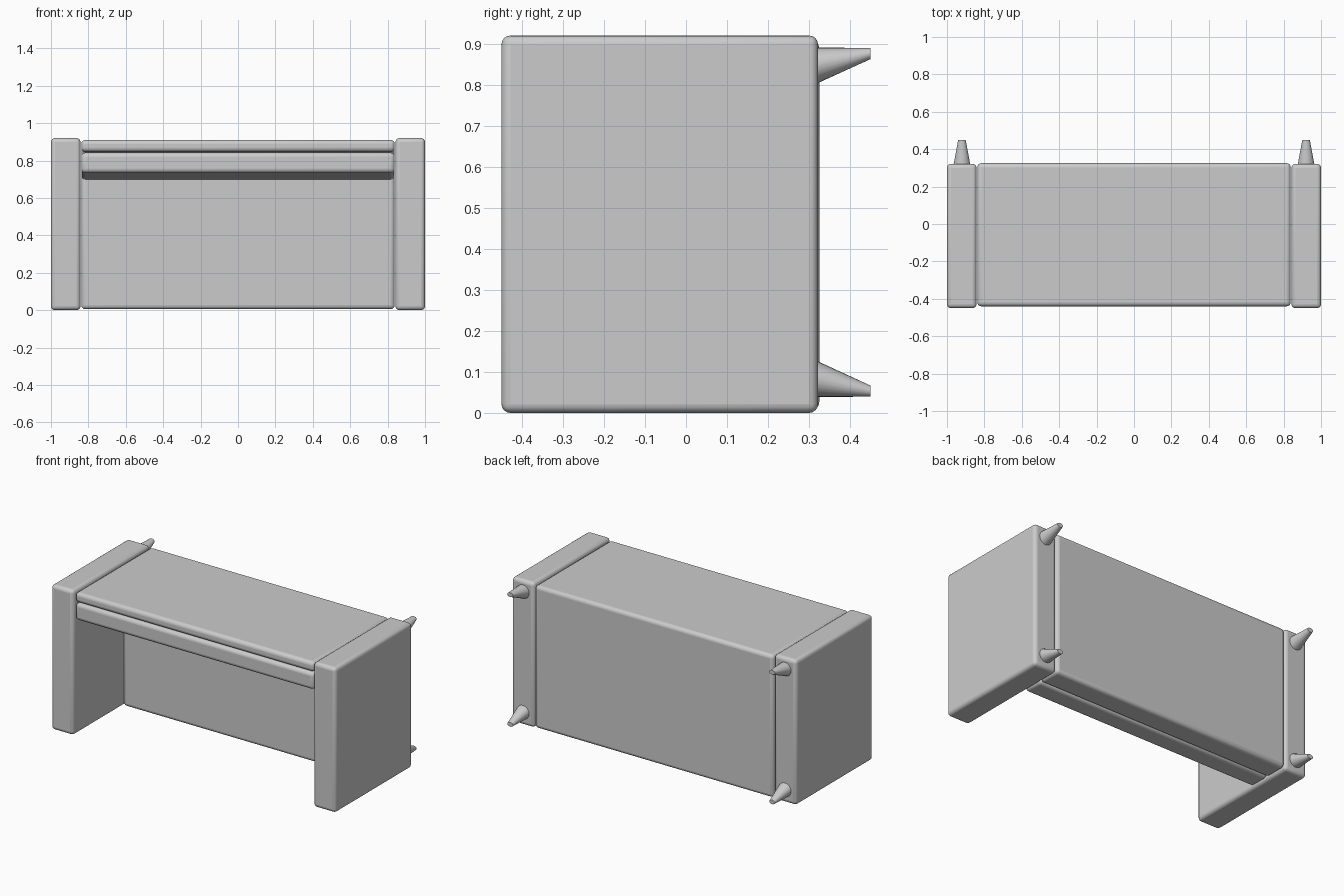
import bpy, bmesh
from math import cos, sin, pi, radians

if "Cube" in bpy.data.objects:
    bpy.data.objects.remove(bpy.data.objects["Cube"])


def finish(bm, name, bevel=0.0):
    bmesh.ops.recalc_face_normals(bm, faces=bm.faces)
    me = bpy.data.meshes.new(name)
    bm.to_mesh(me)
    bm.free()
    ob = bpy.data.objects.new(name, me)
    bpy.context.collection.objects.link(ob)
    if bevel:
        mod = ob.modifiers.new("bevel", 'BEVEL')
        mod.width = bevel
        mod.segments = 4
        mod.limit_method = 'ANGLE'
        mod.angle_limit = radians(30)
    bpy.ops.object.select_all(action='DESELECT')
    ob.select_set(True)
    bpy.context.view_layer.objects.active = ob
    bpy.ops.object.shade_smooth_by_angle(angle=radians(35))
    return ob


def extrude_x(name, profile, x0, x1, bevel):
    """Closed (y, z) profile extruded along x with rounded edges."""
    bm = bmesh.new()
    a = [bm.verts.new((x0, y, z)) for y, z in profile]
    b = [bm.verts.new((x1, y, z)) for y, z in profile]
    n = len(profile)
    bm.faces.new(a)
    bm.faces.new(b[::-1])
    for i in range(n):
        j = (i + 1) % n
        bm.faces.new((a[i], b[i], b[j], a[j]))
    return finish(bm, name, bevel)


def rect(y0, y1, z0, z1):
    return [(y0, z0), (y1, z0), (y1, z1), (y0, z1)]


def leg(name, x, z_base, z_tip, n=24):
    """Leaning tapered leg pointing along +y."""
    bm = bmesh.new()
    rings = []
    for y, z, rx, rz in ((0.31, z_base, 0.046, 0.046), (0.45, z_tip, 0.02, 0.0135)):
        rings.append([bm.verts.new((x + rx * cos(2 * pi * i / n), y,
                                    z + rz * sin(2 * pi * i / n))) for i in range(n)])
    a, b = rings
    bm.faces.new(a)
    bm.faces.new(b[::-1])
    for i in range(n):
        j = (i + 1) % n
        bm.faces.new((a[i], b[i], b[j], a[j]))
    return finish(bm, name)


# Sofa lying on its back rest: L-shaped frame of seat base and back panel
extrude_x("frame", [(-0.44, 0.847), (0.175, 0.847), (0.175, 0.005),
                    (0.325, 0.005), (0.325, 0.91), (-0.44, 0.91)],
          -0.838, 0.838, 0.022)

# Seat cushion and wedge-shaped back cushion
extrude_x("seat_cushion", rect(0.04, 0.173, 0.005, 0.84), -0.838, 0.838, 0.022)
extrude_x("back_cushion", [(-0.44, 0.735), (0.10, 0.695), (0.10, 0.842), (-0.44, 0.842)],
          -0.838, 0.838, 0.022)

# Arms and legs on both sides
for side, s in (("left", -1), ("right", 1)):
    x0, x1 = sorted((s * 0.842, s * 1.0))
    extrude_x(side + "_arm", rect(-0.45, 0.322, 0.0, 0.92), x0, x1, 0.022)
    leg(side + "_leg_upper", s * 0.92, 0.845, 0.876)
    leg(side + "_leg_lower", s * 0.92, 0.085, 0.053)
